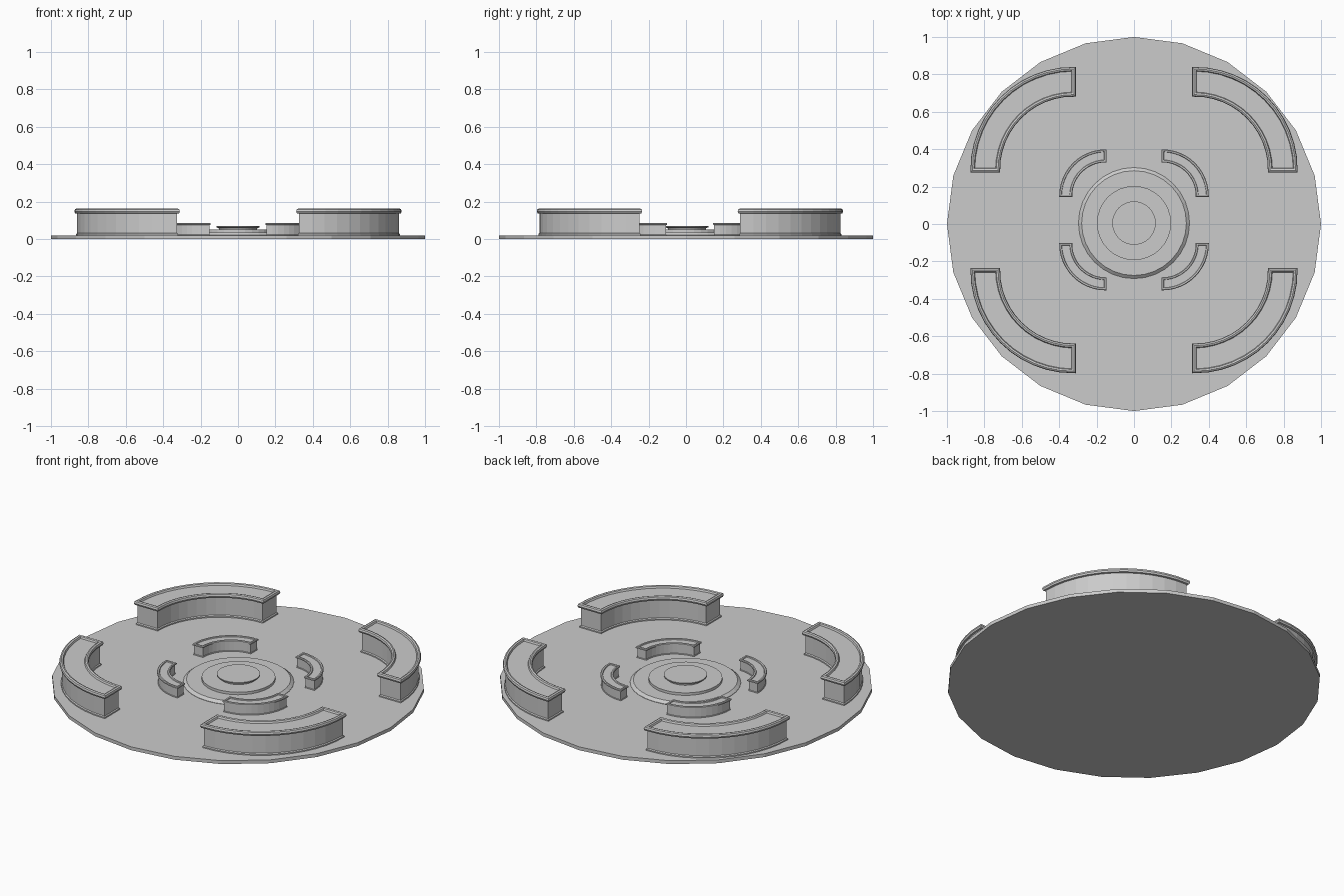
import bpy, bmesh, math

if "Cube" in bpy.data.objects:
    bpy.data.objects.remove(bpy.data.objects["Cube"])


def make_object(name, rings, smooth=False):
    """Join stacked closed rings with quads, returns bmesh and its vertex rings."""
    bm = bmesh.new()
    vr = [[bm.verts.new(p) for p in ring] for ring in rings]
    n = len(vr[0])
    for a, b in zip(vr, vr[1:]):
        for i in range(n):
            j = (i + 1) % n
            bm.faces.new((a[i], a[j], b[j], b[i]))
    return bm, vr


def finish(name, bm):
    bmesh.ops.recalc_face_normals(bm, faces=bm.faces)
    me = bpy.data.meshes.new(name)
    bm.to_mesh(me)
    bm.free()
    ob = bpy.data.objects.new(name, me)
    bpy.context.collection.objects.link(ob)
    return ob


def lathe(name, profile, sides, y=0.0):
    """Round part from (radius, z) pairs, capped at both ends."""
    rings = [[(r * math.cos(2 * math.pi * k / sides),
               y + r * math.sin(2 * math.pi * k / sides), z)
              for k in range(sides)] for r, z in profile]
    bm, vr = make_object(name, rings)
    bm.faces.new(vr[0])
    bm.faces.new(vr[-1])
    return finish(name, bm)


SEG = 12


def outline(ri, ro, d):
    """Quarter-ring outline grown by d; outer arc then inner arc back."""
    def arc(r):
        mid = [math.pi / 2 * k / SEG for k in range(1, SEG)]
        return ([(r, -d)] + [(r * math.cos(a), r * math.sin(a)) for a in mid]
                + [(-d, r)])
    return arc(ro + d) + arc(ri - d)[::-1]


def planter(name, cx, cy, ri, ro, profile, sx, sy, y0):
    """Curved planter box swept from (offset, z) pairs, mirrored by sx, sy."""
    rings = [[(sx * (cx + x), y0 + sy * (cy + y), z)
              for x, y in outline(ri, ro, d)] for d, z in profile]
    bm, vr = make_object(name, rings)
    n = len(vr[0])
    for ring in (vr[0], vr[-1]):
        for i in range(SEG):
            bm.faces.new((ring[i], ring[i + 1], ring[n - 2 - i], ring[n - 1 - i]))
    return finish(name, bm)


# Ground disc
lathe("ground_disc", [(1, 0), (1, 0.02)], 24)

# Stepped centre
lathe("centre_step_low", [(0.297, 0.018), (0.297, 0.022), (0.28, 0.036)], 32, 0.005)
lathe("centre_step_middle", [(0.198, 0.03), (0.198, 0.051)], 32, 0.005)
lathe("centre_cap", [(0.10, 0.045), (0.103, 0.058), (0.116, 0.064), (0.116, 0.07)],
      32, 0.005)

# Curved planters with a rounded rim
BIG = [(0.005, 0.018), (0.005, 0.027), (0, 0.032), (0, 0.136), (0.01, 0.138),
       (0.014, 0.148), (0.011, 0.159), (0.003, 0.163), (-0.006, 0.16),
       (-0.01, 0.15)]
SMALL = [(0.002, 0.018), (0.002, 0.023), (0, 0.025), (0, 0.075), (0.006, 0.077),
         (0.006, 0.084), (0.002, 0.087), (-0.006, 0.086), (-0.008, 0.081)]
for sx, side in ((1, "right"), (-1, "left")):
    for sy, end in ((1, "back"), (-1, "front")):
        planter(f"outer_planter_{end}_{side}", 0.325, 0.269, 0.405, 0.536,
                BIG, sx, sy, 0.021)
        planter(f"inner_planter_{end}_{side}", 0.152, 0.129, 0.184, 0.242,
                SMALL, sx, sy, 0.022)
